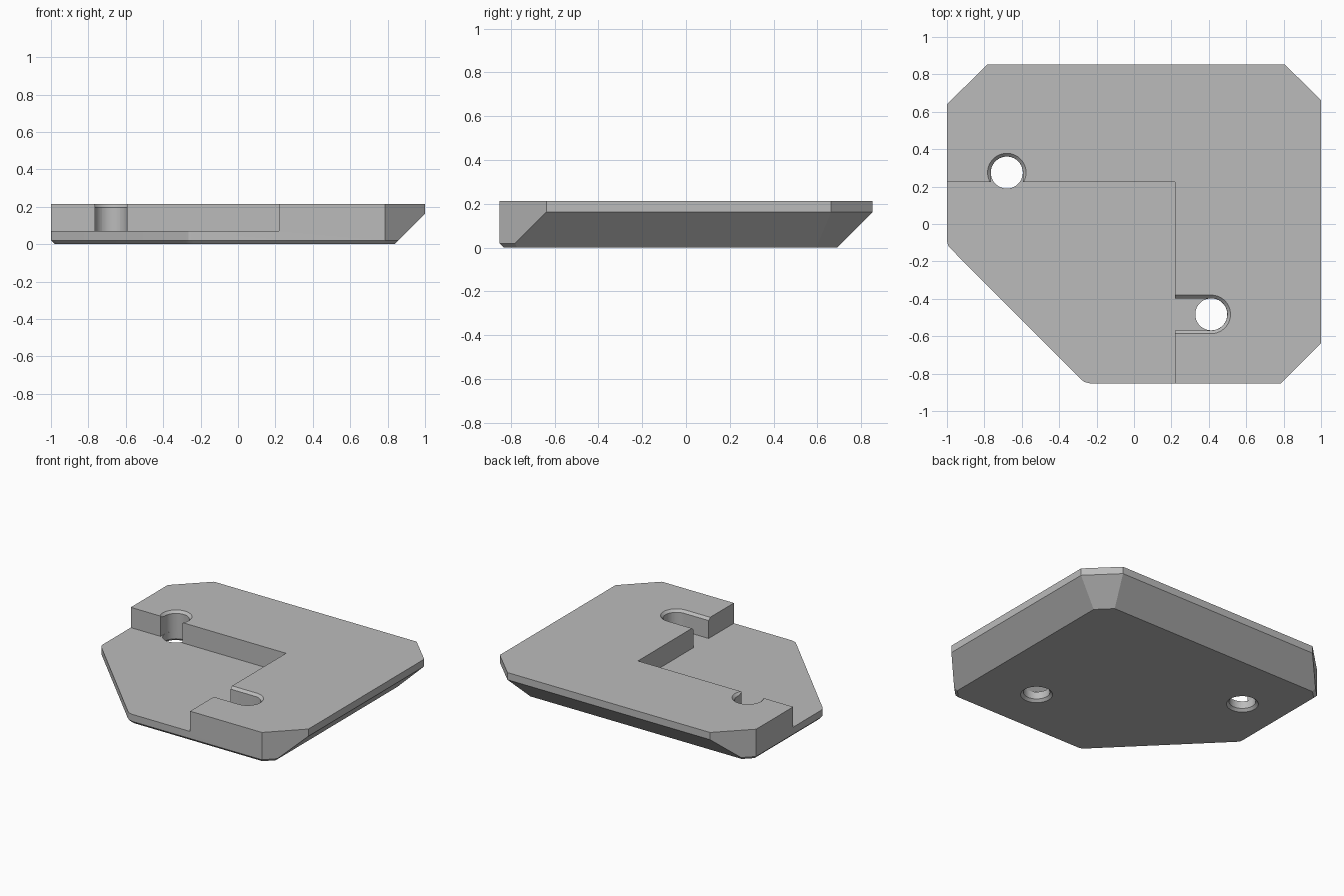
import bpy, bmesh
from math import cos, sin, pi
from mathutils import Vector

cube = bpy.data.objects.get("Cube")
if cube:
    bpy.data.objects.remove(cube, do_unlink=True)

TOP, FLOOR = 0.214, 0.07
HOLE_R, RIM = 0.086, 0.017
SIDES = 48

grey = bpy.data.materials.new("plain grey")
grey.use_nodes = True
grey.diffuse_color = (0.5, 0.5, 0.5, 1)
grey.node_tree.nodes["Principled BSDF"].inputs["Base Color"].default_value = (0.5, 0.5, 0.5, 1)


def loft(name, rings):
    """Closed solid through (outline, z) rings that share a point count."""
    bm = bmesh.new()
    loops = [[bm.verts.new((x, y, z)) for x, y in pts] for pts, z in rings]
    n = len(loops[0])
    bm.faces.new(loops[0][::-1])
    bm.faces.new(loops[-1])
    for a, b in zip(loops, loops[1:]):
        for i in range(n):
            j = (i + 1) % n
            bm.faces.new((a[i], a[j], b[j], b[i]))
    bmesh.ops.recalc_face_normals(bm, faces=bm.faces)
    mesh = bpy.data.meshes.new(name)
    bm.to_mesh(mesh)
    bm.free()
    mesh.materials.append(grey)
    obj = bpy.data.objects.new(name, mesh)
    bpy.context.scene.collection.objects.link(obj)
    return obj


def capsule(center, r, reach=(0, 0)):
    """Circle, or a round-ended slot stretched along reach."""
    d = Vector(reach)
    pts = []
    for i in range(SIDES):
        a = 2 * pi * (i + 0.5) / SIDES
        p = Vector((cos(a), sin(a)))
        shift = d if p.dot(d) > 0 else Vector((0, 0))
        pts.append(Vector(center) + p * r + shift)
    return pts


def cut(body, cutter):
    cutter.hide_render = True
    mod = body.modifiers.new("cut", 'BOOLEAN')
    mod.operation = 'DIFFERENCE'
    mod.solver = 'EXACT'
    mod.object = cutter
    bpy.context.view_layer.objects.active = body
    bpy.ops.object.modifier_apply(modifier=mod.name)
    bpy.data.objects.remove(cutter, do_unlink=True)


# Plate outline, counterclockwise, with two softened front-left corners
outline = [(-1, -0.09), (-0.994, -0.115), (-0.977, -0.135),
           (-0.287, -0.827), (-0.265, -0.845), (-0.235, -0.852),
           (0.785, -0.852), (1, -0.637), (1, 0.662), (0.807, 0.852),
           (-0.785, 0.852), (-1, 0.64)]
plate = loft("corner_plate", [(outline, 0), (outline, TOP)])

# Lower edge: deep slope on the right and back, fine chamfer elsewhere
bm = bmesh.new()
bm.from_mesh(plate.data)
for i, p in enumerate(outline):
    q = outline[(i + 1) % len(outline)]
    n = Vector((q[1] - p[1], p[0] - q[0], 0)).normalized()
    mid_x, mid_y = (p[0] + q[0]) / 2, (p[1] + q[1]) / 2
    deep = n.x > 0.99 or n.y > 0.99 or (n.x > 0.5 and n.y > 0.5)
    height = 0.163 if deep else 0.02
    res = bmesh.ops.bisect_plane(
        bm, geom=bm.verts[:] + bm.edges[:] + bm.faces[:], dist=1e-6,
        plane_co=(mid_x, mid_y, height), plane_no=(n.x, n.y, -1), clear_outer=True)
    edges = [e for e in res["geom_cut"] if isinstance(e, bmesh.types.BMEdge)]
    bmesh.ops.holes_fill(bm, edges=edges, sides=0)
bmesh.ops.recalc_face_normals(bm, faces=bm.faces)
bm.to_mesh(plate.data)
bm.free()

# Stepped recess over the front-left quarter
recess = [(-1.2, -1.2), (0.22, -1.2), (0.22, 0.225), (-1.2, 0.225)]
cut(plate, loft("recess_cutter", [(recess, FLOOR), (recess, 0.4)]))

# Two screw holes with slots opening to the recess and chamfered rims
holes = [((-0.68, 0.275), (0, -0.25), (0, 0)),
         ((0.413, -0.483), (-0.35, 0), (-0.35, 0))]
for center, reach, rim_reach in holes:
    slot = capsule(center, HOLE_R, reach)
    cut(plate, loft("slot_cutter", [(slot, FLOOR), (slot, 0.4)]))
    bore = capsule(center, HOLE_R - 0.0005)
    cut(plate, loft("bore_cutter", [(bore, -0.1), (bore, 0.12)]))
    small, large = HOLE_R - 0.01, HOLE_R + RIM + 0.01
    low = TOP - RIM - 0.01
    cut(plate, loft("rim_cutter", [(capsule(center, small, rim_reach), low),
                                   (capsule(center, large, rim_reach), TOP + 0.01)]))
    cut(plate, loft("lower_rim_cutter", [(capsule(center, large), -0.01),
                                         (capsule(center, small), RIM + 0.01)]))

# Smooth the bores, keep every machined edge crisp
bpy.ops.object.select_all(action='DESELECT')
plate.select_set(True)
bpy.context.view_layer.objects.active = plate
bpy.ops.object.shade_smooth_by_angle(angle=pi / 9)
